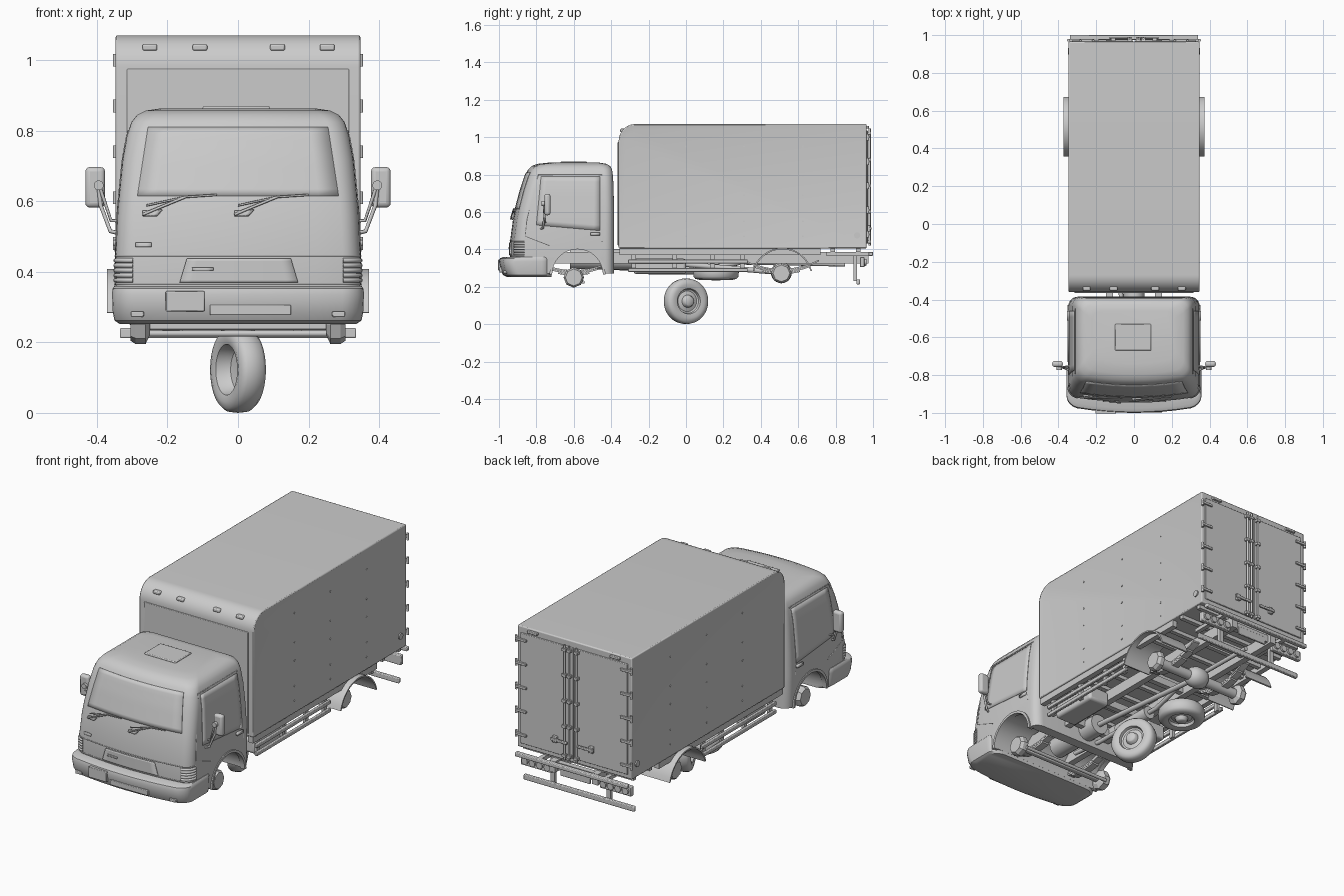
import bpy, bmesh, math
from mathutils import Matrix, Vector

if "Cube" in bpy.data.objects:
    bpy.data.objects.remove(bpy.data.objects["Cube"])

# ---------- helpers ----------
def add(name, verts, faces, angle=35, mods=()):
    me = bpy.data.meshes.new(name)
    bm = bmesh.new()
    vs = [bm.verts.new(v) for v in verts]
    for f in faces:
        bm.faces.new([vs[i] for i in f])
    bmesh.ops.remove_doubles(bm, verts=bm.verts, dist=1e-5)
    bmesh.ops.recalc_face_normals(bm, faces=bm.faces)
    bm.to_mesh(me)
    bm.free()
    ob = bpy.data.objects.new(name, me)
    bpy.context.collection.objects.link(ob)
    smooth(ob, angle)
    return ob

def smooth(ob, angle=35):
    ob.data.shade_smooth()
    ob.data.set_sharp_from_angle(angle=math.radians(angle))

def bevel(ob, w, seg=2):
    m = ob.modifiers.new("bevel", 'BEVEL')
    m.width, m.segments, m.limit_method = w, seg, 'ANGLE'

def box(name, x0, x1, y0, y1, z0, z1, bev=0, seg=2):
    v = [(x, y, z) for x in (x0, x1) for y in (y0, y1) for z in (z0, z1)]
    ob = add(name, v, [(0, 1, 3, 2), (4, 6, 7, 5), (0, 4, 5, 1), (2, 3, 7, 6), (0, 2, 6, 4), (1, 5, 7, 3)])
    if bev:
        bevel(ob, bev, seg)
    return ob

def loft(name, rings, closed=True, caps=True, angle=35):
    n, k = len(rings[0]), len(rings)
    f = [(i*n+j, i*n+(j+1) % n, (i+1)*n+(j+1) % n, (i+1)*n+j)
         for i in range(k-1) for j in range(n if closed else n-1)]
    if caps:
        f += [tuple(range(n)), tuple(range((k-1)*n, k*n))]
    return add(name, [p for r in rings for p in r], f, angle)

def lathe(name, prof, loc, rot=Matrix(), n=40, angle=40):
    """Revolve (axial, radius) points about local x."""
    M = Matrix.Translation(loc) @ rot
    rings = [[M @ Vector((a, max(r, .0005)*math.cos(2*math.pi*i/n), max(r, .0005)*math.sin(2*math.pi*i/n)))
              for i in range(n)] for a, r in prof]
    return loft(name, rings, angle=angle)

def cyl(name, p, q, r, n=20):
    d = Vector(q) - Vector(p)
    return lathe(name, [(0, r), (d.length, r)], p, d.to_track_quat('X', 'Z').to_matrix().to_4x4(), n)

def tube(name, pts, r, res=2):
    cu = bpy.data.curves.new(name, 'CURVE')
    cu.dimensions, cu.bevel_depth, cu.bevel_resolution, cu.use_fill_caps = '3D', r, res, True
    sp = cu.splines.new('POLY')
    sp.points.add(len(pts)-1)
    for p, c in zip(sp.points, pts):
        p.co = (*c, 1)
    tmp = bpy.data.objects.new(name, cu)
    bpy.context.collection.objects.link(tmp)
    me = bpy.data.meshes.new_from_object(tmp.evaluated_get(bpy.context.evaluated_depsgraph_get()))
    bpy.data.objects.remove(tmp)
    ob = bpy.data.objects.new(name, me)
    bpy.context.collection.objects.link(ob)
    smooth(ob, 50)

def arc_strip(name, cy, cz, r, a0, a1, x0, x1, t=.008, n=16):
    """Curved mudguard sheet around an axle."""
    rings = []
    for i in range(n+1):
        a = math.radians(a0 + (a1-a0)*i/n)
        rings.append([(x, cy+q*math.cos(a), cz+q*math.sin(a)) for x, q in ((x0, r), (x1, r), (x1, r-t), (x0, r-t))])
    return loft(name, rings)

# ---------- cab ----------
BOW = .03
CAB = [(.27, -.935, -.385, .343), (.36, -.94, -.385, .347), (.45, -.94, -.385, .347), (.56, -.925, -.385, .342),
       (.62, -.912, -.385, .337), (.72, -.885, -.387, .327), (.79, -.862, -.39, .314), (.825, -.846, -.395, .302),
       (.845, -.826, -.405, .286), (.857, -.795, -.425, .262), (.863, -.74, -.46, .22)]

def ring(z, yf, yb, w, r=.05, bow=BOW):
    pts = [((-1+2*i/8)*(w-r), yf) for i in range(1, 8)]
    for cx, cy, a in ((w-r, yf+r, -90), (w-r, yb-r, 0), (r-w, yb-r, 90), (r-w, yf+r, 180)):
        pts += [(cx+r*math.cos(math.radians(a+15*i)), cy+r*math.sin(math.radians(a+15*i))) for i in range(7)]
    return [(x, y + bow*(x/w)**2*(yb-y)/(yb-yf), z) for x, y in pts]

def cab_at(z):
    for a, b in zip(CAB, CAB[1:]):
        if z <= b[0]:
            t = (z-a[0])/(b[0]-a[0])
            return [p+(q-p)*t for p, q in zip(a, b)]

def front(off):
    return lambda x, z: (x, cab_at(z)[1] + BOW*(x/cab_at(z)[3])**2 - off, z)

def side(s, off):
    return lambda y, z: (s*(cab_at(z)[3] + off), y, z)

def patch(name, quad, fn, t=.004, n=10):
    (a, b, c, d) = [Vector(q) for q in quad]
    rows = [[fn(*(a.lerp(b, i/n).lerp(d.lerp(c, i/n), j/n))) for i in range(n+1)] for j in range(n+1)]
    ob = loft(name, rings=rows, closed=False, caps=False)
    m = ob.modifiers.new("thickness", 'SOLIDIFY')
    m.thickness, m.offset = t, 0

cab = loft("cab", [ring(*c) for c in CAB])
cutter = cyl("arch_cutter", (-.5, -.58, .265), (.5, -.58, .265), .14, 40)
m = cab.modifiers.new("arch", 'BOOLEAN')
m.operation, m.object, m.solver = 'DIFFERENCE', cutter, 'EXACT'
me = bpy.data.meshes.new_from_object(cab.evaluated_get(bpy.context.evaluated_depsgraph_get()))
cab.modifiers.clear()
cab.data = me
smooth(cab)
bpy.data.objects.remove(cutter)

loft("front_bumper", [ring(z, yf, -.72, w, .06, .035) for z, yf, w in
     ((.252, -.955, .335), (.262, -.978, .35), (.285, -.99, .355), (.335, -1, .357), (.352, -.995, .356), (.36, -.975, .35))])
patch("windscreen", [(-.285, .615), (.285, .615), (.255, .81), (-.255, .81)], front(.001))
patch("grille", [(-.165, .37), (.17, .37), (.15, .437), (-.145, .437)], front(.002), .008)
patch("grille_badge_bar", [(-.13, .403), (-.07, .403), (-.07, .412), (-.13, .412)], front(.008), .006, 3)
patch("front_vent", [(-.29, .47), (-.245, .47), (-.245, .483), (-.29, .483)], front(.002), .006, 3)
box("front_plate", -.205, -.095, -1.004, -.97, .288, .345, .003)
box("bumper_intake", -.08, .15, -.998, -.97, .277, .306, .003)
box("roof_hatch", -.1, .09, -.67, -.53, .855, .87, .004)
for zz in (.365, .445):
    tube("front_seam", [p for p in ring(*cab_at(zz)) if p[1] < -.75 and p[0] >= 0][::-1]
         and sorted([p for p in ring(*cab_at(zz)) if p[1] < -.75], key=lambda p: (p[0], p[1] if p[0] > 0 else -p[1])), .003, 1)
for x in (-.27, -.01):     # wipers
    f = front(.012)
    tube("wiper_arm", [f(x, .562), f(x+.03, .575), f(x+.12, .612)], .004)
    tube("wiper_blade", [f(x+.01, .588), f(x+.12, .612), f(x+.21, .618)], .003)
    patch("wiper_base", [(x, .558), (x+.04, .558), (x+.055, .575), (x, .572)], front(.004), .012, 4)
for s in (1, -1):
    for i in range(5):     # ribbed corner lamps
        z = .376 + .014*i
        tube("headlamp_rib", [p for p in ring(*cab_at(z)) if s*p[0] > .25 and p[1] < -.85], .0065)
    patch("side_window", [(-.8, .53), (-.46, .5), (-.46, .79), (-.775, .79)], side(s, .001), .003)
    tube("door_seam", [side(s, 0)(*p) for p in ((-.73, .42), (-.86, .47), (-.85, .56), (-.79, .8), (-.45, .8), (-.45, .44))], .0025, 1)
    patch("door_handle", [(-.51, .475), (-.46, .475), (-.46, .49), (-.51, .49)], side(s, .004), .01, 2)
    arc_strip("arch_lip", -.58, .265, .15, 0, 180, s*.325, s*.352, .014)
    box("fog_lamp", s*.285-.018, s*.285+.018, -.977, -.94, .272, .288, .003)
    mir = box("mirror", s*.405-.028, s*.405+.028, -.757, -.725, .582, .697, .013, 3)
    tube("mirror_arm_lower", [(s*.34, -.775, .51), (s*.362, -.765, .515), (s*.39, -.755, .59), (s*.395, -.757, .64)], .006)
    tube("mirror_arm_upper", [(s*.335, -.75, .545), (s*.36, -.755, .545), (s*.385, -.76, .62), (s*.395, -.76, .65)], .005)
    cyl("mirror_joint", (s*.395, -.772, .645), (s*.395, -.75, .645), .014, 14)

# ---------- cargo box ----------
prof = [(-.36, .405), (.965, .405), (.965, 1.07)] + \
       [(-.27+.09*math.cos(math.radians(90+9*i)), .98+.09*math.sin(math.radians(90+9*i))) for i in range(11)]
cargo = loft("cargo_box", [[(x, y, z) for y, z in prof] for x in (-.348, .348)])
bm = bmesh.new()
bm.from_mesh(cargo.data)
bmesh.ops.inset_individual(bm, faces=[f for f in bm.faces if abs(f.normal.x) > .9], thickness=.035, depth=-.005)
bm.to_mesh(cargo.data)
bm.free()
smooth(cargo)
bevel(cargo, .006)
box("box_front_panel", -.315, .315, -.365, -.35, .42, .975, .003)
for x in (-.25, -.108, .112, .253):
    box("marker_lamp", x-.021, x+.021, -.352, -.32, 1.027, 1.045, .005)
for s in (1, -1):
    for y in (0, .31, .625):
        for z in (.95, .79, .69, .55, .47):
            cyl("rivet", (s*.34, y, z), (s*.346, y, z), .005, 8)
    cyl("side_cap", (s*.34, .915, .475), (s*.35, .915, .475), .017, 16)
    # rear doors with lock rods and hinges
    box("rear_door", *sorted((s*.004, s*.325)), .955, .972, .43, 1.035, .003)
    for x in (.022, .05)[:2 if s > 0 else 1]:
        cyl("lock_rod", (s*x, .982, .42), (s*x, .982, 1.045), .006, 10)
        for z in (.44, .6, .74, .88, 1.02):
            box("rod_bracket", s*x-.012, s*x+.012, .968, .99, z-.008, z+.008, .002)
    box("rod_handle", *sorted((s*.03, s*.13)), .98, .991, .505, .519, .003)
    box("handle_catch", s*.11-.013, s*.11+.013, .968, .986, .495, .53, .003)
    for z in (.48, .61, .74, .87, 1.0):
        box("door_hinge", *sorted((s*.285, s*.352)), .966, .98, z-.007, z+.007, .002)
        cyl("hinge_pin", (s*.348, .972, z-.018), (s*.348, .972, z+.018), .007, 10)
    box("rear_marker_lamp", s*.25-.03, s*.25+.03, .96, .978, 1.046, 1.06, .003)

# ---------- chassis ----------
for s in (1, -1):
    box("chassis_rail", s*.13-.018, s*.13+.018, -.9, .975, .325, .385)
    box("floor_sill", s*.325-.015, s*.325+.015, -.355, .72, .37, .405)
    for z in (.335, .29):      # side guard
        box("side_guard_rail", s*.325-.008, s*.325+.008, -.31, .33, z-.01, z+.01, .003)
    for y in (-.28, -.06, .14, .3):
        box("side_guard_post", s*.312-.008, s*.312+.008, y-.012, y+.012, .28, .38)
    arc_strip("rear_mudguard", .515, .245, .163, 14, 166, s*.2, s*.372)
    # leaf springs, hubs
    for cy, ax, half, zt in ((-.6, .255, .17, .315), (.51, .262, .2, .335)):
        for k in range(3):
            h = half*(1-.25*k)
            loft("leaf_spring", [[(s*.17+dx, cy+h*t/6, ax+.025-.01*k+(zt-ax-.025)*(h*t/6/half)**2+dz)
                 for dx, dz in ((-.02, 0), (.02, 0), (.02, .009), (-.02, .009))] for t in range(-6, 7)])
    for y, z, xo in ((-.6, .25, .305), (.51, .272, .3)):
        h = lathe("wheel_hub", [(.25*s, .03), (.262*s, .055), ((xo-.015)*s, .055), (xo*s, .045), (xo*s, 0)], (0, y, z), n=8, angle=20)
    box("tail_light_panel", s*.24-.095, s*.24+.095, .93, .955, .305, .358, .004)
    for x in (.17, .215, .26, .305):
        cyl("tail_lamp", (s*x, .95, .332), (s*x, .965, .332), .018, 14)
    box("underrun_post", s*.17-.012, s*.17+.012, .895, .915, .23, .37)
    box("rear_step_bracket", s*.2-.012, s*.2+.012, .75, .98, .365, .385)
for i in range(10):
    y = -.32 + .138*i
    box("floor_beam", -.335, .335, y-.012, y+.012, .385, .408)
for y in (-.86, -.35, -.1, .25, .75, .94):
    box("cross_member", -.13, .13, y-.015, y+.015, .335, .375)
box("rear_step_bar", -.34, .34, .975, 1, .365, .386, .004)
box("underrun_bar", -.335, .335, .912, .93, .212, .24, .004)
box("rear_plate", -.09, .09, .95, .96, .31, .355, .003)
box("front_axle_beam", -.27, .27, -.615, -.585, .235, .262, .006)
cyl("tie_rod", (-.27, -.55, .225), (.27, -.55, .225), .009, 12)
cyl("rear_axle", (-.27, .51, .272), (.27, .51, .272), .027, 16)
lathe("differential", [(-.06, .025), (-.045, .045), (-.02, .056), (.02, .056), (.045, .045), (.06, .025)], (0, .51, .275), n=24)
cyl("drive_shaft", (0, -.3, .345), (0, .46, .28), .014, 14)
cyl("gearbox", (0, -.62, .35), (0, -.28, .345), .055, 16)
box("fuel_tank", .17, .3, -.28, 0, .268, .35, .015, 3)
box("battery_box", -.29, -.18, -.28, -.1, .28, .36, .008)
cyl("exhaust_muffler", (-.07, -.2, .3), (-.07, .04, .3), .035, 20)
tube("exhaust_pipe", [(-.06, -.55, .31), (-.07, -.35, .3), (-.07, .1, .3), (-.05, .3, .33), (-.05, .85, .32)], .012)

# ---------- loose wheel and stowed spare ----------
WHEEL = [(.045, 0), (.045, .022), (.04, .028), (.022, .034), (.016, .055), (.02, .064), (.036, .068), (.041, .09),
         (.036, .11), (.024, .12), (0, .1225), (-.024, .12), (-.036, .11), (-.041, .09), (-.036, .072), (-.01, .066),
         (.004, .058), (.01, .03), (.01, 0)]
lathe("wheel", WHEEL, (0, 0, .1225), Matrix.Rotation(math.radians(25), 4, 'Z'))
lathe("spare_wheel", WHEEL, (-.19, .16, .278), Matrix.Rotation(math.radians(90), 4, 'Y'))
